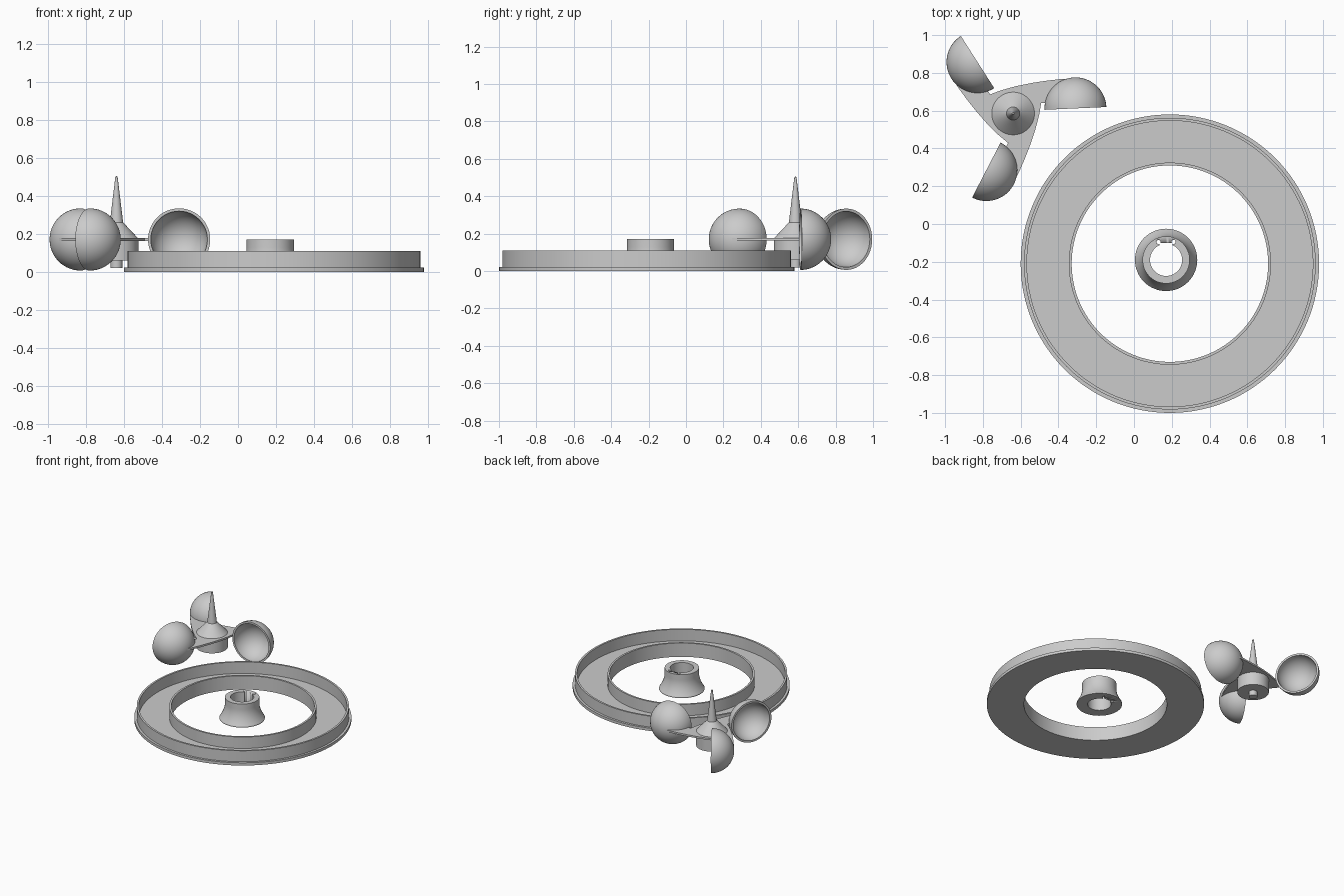
import bpy
import bmesh
from math import sin, cos, pi, radians
from mathutils import Matrix, Vector

if "Cube" in bpy.data.objects:
    bpy.data.objects.remove(bpy.data.objects["Cube"])

grey = bpy.data.materials.new("plain grey")
grey.use_nodes = True
grey.diffuse_color = (0.6, 0.6, 0.6, 1)
grey.node_tree.nodes["Principled BSDF"].inputs["Base Color"].default_value = grey.diffuse_color


def finish(name, bm, location=(0, 0, 0), turn=0.0):
    """Turn a bmesh into a smooth shaded object with sharp edges kept."""
    bmesh.ops.recalc_face_normals(bm, faces=bm.faces)
    mesh = bpy.data.meshes.new(name)
    bm.to_mesh(mesh)
    bm.free()
    mesh.materials.append(grey)
    obj = bpy.data.objects.new(name, mesh)
    obj.location = location
    obj.rotation_euler.z = turn
    bpy.context.collection.objects.link(obj)
    bpy.ops.object.select_all(action="DESELECT")
    obj.select_set(True)
    bpy.context.view_layer.objects.active = obj
    bpy.ops.object.shade_smooth_by_angle(angle=radians(30))
    return obj


def lathe(profile, steps, closed=False):
    """Spin a (radius, height) profile round the z axis."""
    bm = bmesh.new()
    verts = [bm.verts.new((r, 0, z)) for r, z in profile]
    edges = [bm.edges.new(pair) for pair in zip(verts, verts[1:])]
    if closed:
        edges.append(bm.edges.new((verts[-1], verts[0])))
    bmesh.ops.spin(bm, geom=verts + edges, axis=(0, 0, 1), cent=(0, 0, 0),
                   angle=2 * pi, steps=steps, use_merge=True)
    bmesh.ops.remove_doubles(bm, verts=bm.verts, dist=0.0002)
    return bm


# Round channel with an outer flange
channel = [(0.52, 0), (0.79, 0), (0.79, 0.022), (0.772, 0.022), (0.772, 0.11),
           (0.757, 0.11), (0.757, 0.018), (0.535, 0.018), (0.535, 0.11), (0.52, 0.11)]
finish("channel_ring", lathe(channel, 128, True), (0.19, -0.21, 0))

# Flared centre collar with a keyed bore
collar_at = Vector((0.17, -0.19, 0))
flare = [(0.125 + 0.04 * (1 - i / 10) ** 2, 0.008 + 0.012 * i) for i in range(11)]
collar = finish("flared_collar", lathe(
    [(0.085, 0), (0.165, 0)] + flare + [(0.125, 0.17), (0.085, 0.17)], 64, True), collar_at)

key = bmesh.new()
bmesh.ops.create_cube(key, size=1, matrix=Matrix.Translation((0, 0.06, 0.1))
                      @ Matrix.Diagonal((0.07, 0.06, 0.4, 1)))
cutters = [finish("key_cutter", key, collar_at)]
for side in (-1, 1):
    bm = bmesh.new()
    bmesh.ops.create_cone(bm, cap_ends=True, segments=16, radius1=0.011, radius2=0.011,
                          depth=0.4, matrix=Matrix.Translation((side * 0.04, 0.095, 0.1)))
    cutters.append(finish("relief_cutter", bm, collar_at))
for cutter in cutters:
    cut = collar.modifiers.new("cut", "BOOLEAN")
    cut.operation = "DIFFERENCE"
    cut.solver = "EXACT"
    cut.object = cutter
    bpy.context.view_layer.objects.active = collar
    bpy.ops.object.modifier_apply(modifier=cut.name)
    bpy.data.objects.remove(cutter)

# Rotor hub with spike and lower shaft
rotor_at = Vector((-0.64, 0.585, 0))
hub = [(0, 0.02), (0.031, 0.02), (0.031, 0.06), (0.115, 0.06), (0.115, 0.175),
       (0.035, 0.26), (0.006, 0.5), (0, 0.506)]
finish("rotor_hub", lathe(hub, 48), rotor_at)

# Three cups on curved flat arms
CUP_R, WALL, MID = 0.164, 0.015, 0.17
cup_centre = Vector((0.33, 0.027, MID))
arc = [i * pi / 32 for i in range(17)]
cup_profile = [(CUP_R * sin(a), CUP_R * cos(a)) for a in arc]
cup_profile += [((CUP_R - WALL) * sin(a), (CUP_R - WALL) * cos(a)) for a in reversed(arc)]

arm_edge = [(-0.125, 0.1), (-0.06, 0.124), (0.02, 0.146), (0.1, 0.162),
            (0.18, 0.174), (0.25, 0.182), (0.33, 0.187)]
for step in range(10):
    a = radians(90 + 8.5 * step)
    arm_edge.append((cup_centre.x + 0.157 * cos(a), cup_centre.y + 0.157 * sin(a)))
arm_edge += [(0.165, 0.055), (0.135, 0.055), (0.05, -0.03), (-0.06, 0)]

for n, label in enumerate(("inner", "back", "front")):
    turn = n * 2 * pi / 3

    cup = lathe(cup_profile, 48)
    bmesh.ops.transform(cup, verts=cup.verts, matrix=Matrix.Translation(cup_centre)
                        @ Matrix.Rotation(radians(2.6), 4, "Z")
                        @ Matrix.Rotation(radians(-90), 4, "X"))
    finish(label + "_cup", cup, rotor_at, turn)

    arm = bmesh.new()
    plate = arm.faces.new([arm.verts.new((x, y, MID - 0.007)) for x, y in arm_edge])
    raised = bmesh.ops.extrude_face_region(arm, geom=[plate], use_keep_orig=True)
    top = [v for v in raised["geom"] if isinstance(v, bmesh.types.BMVert)]
    bmesh.ops.translate(arm, verts=top, vec=(0, 0, 0.014))
    finish(label + "_arm", arm, rotor_at, turn)
